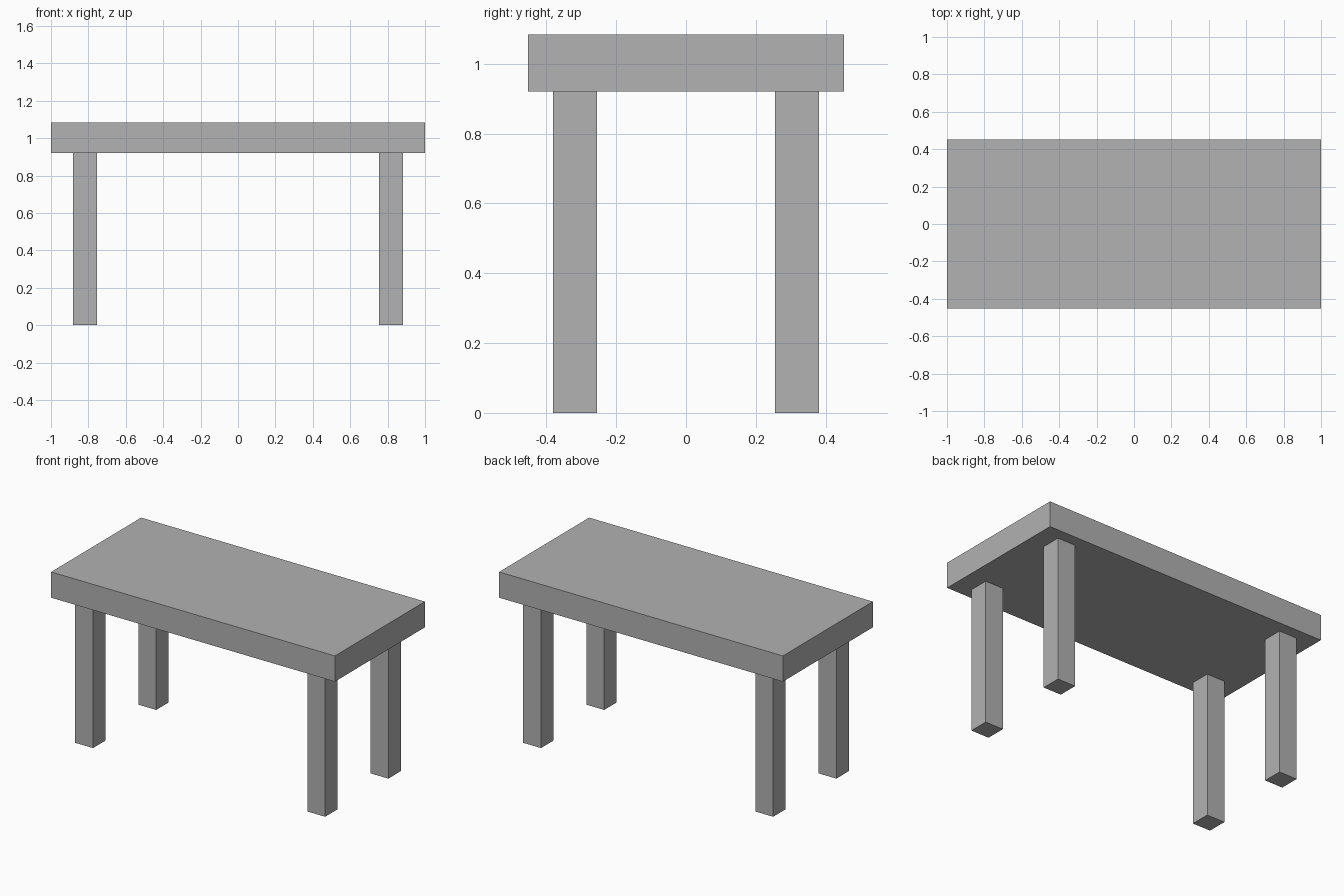
import bpy

if "Cube" in bpy.data.objects:
    bpy.data.objects.remove(bpy.data.objects["Cube"])

grey = bpy.data.materials.new("plain_grey")
grey.diffuse_color = (0.445, 0.445, 0.445, 1.0)
grey.use_nodes = True
grey.node_tree.nodes["Principled BSDF"].inputs["Base Color"].default_value = grey.diffuse_color


def box(name, centre, size):
    bpy.ops.mesh.primitive_cube_add(size=1, location=centre)
    ob = bpy.context.object
    ob.name = name
    ob.scale = size
    bpy.ops.object.transform_apply(location=False, rotation=False, scale=True)
    ob.data.materials.append(grey)
    return ob


LEG_HEIGHT = 0.92
TOP_THICKNESS = 0.164
LEG_WIDTH = 0.126

# Thick rectangular slab
box("table_top", (0, 0, LEG_HEIGHT + TOP_THICKNESS / 2), (2.0, 0.906, TOP_THICKNESS))

# Four square legs, inset from the corners
for side, sx in (("left", -1), ("right", 1)):
    for end, sy in (("front", -1), ("back", 1)):
        box(f"{end}_{side}_leg", (sx * 0.818, sy * 0.318, LEG_HEIGHT / 2),
            (LEG_WIDTH, LEG_WIDTH, LEG_HEIGHT))
